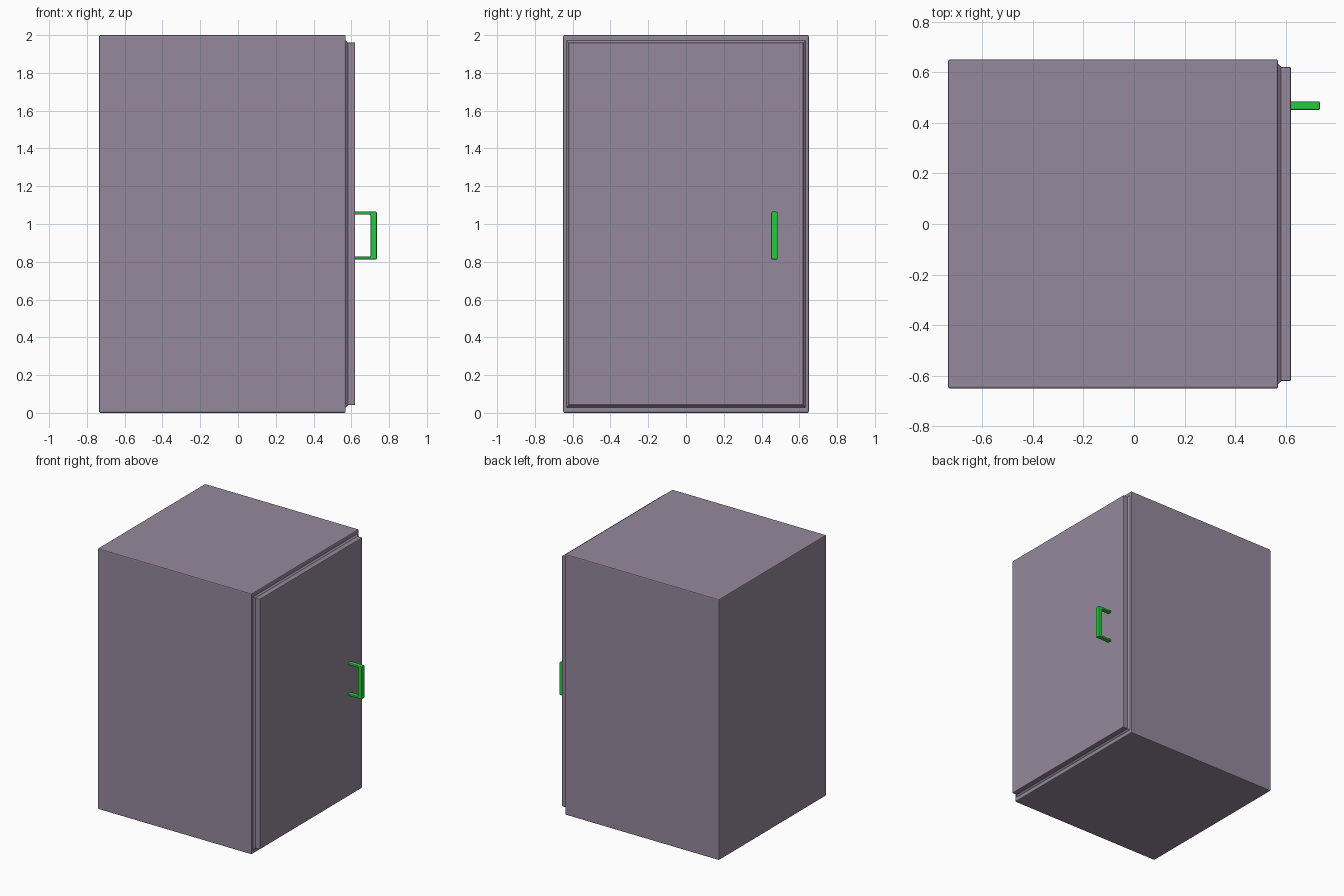
import bpy, bmesh

if "Cube" in bpy.data.objects:
    bpy.data.objects.remove(bpy.data.objects["Cube"])


def material(name, rgb):
    m = bpy.data.materials.new(name)
    m.diffuse_color = (*rgb, 1)
    m.use_nodes = True
    m.node_tree.nodes["Principled BSDF"].inputs["Base Color"].default_value = m.diffuse_color
    return m


SHELL = material("mauve_grey", (0.30, 0.25, 0.33))
GREEN = material("green", (0.02, 0.6, 0.05))


def finish(name, bm, mat, bevel, segments):
    bmesh.ops.recalc_face_normals(bm, faces=bm.faces)
    me = bpy.data.meshes.new(name)
    bm.to_mesh(me)
    bm.free()
    me.materials.append(mat)
    ob = bpy.data.objects.new(name, me)
    bpy.context.collection.objects.link(ob)
    if bevel:
        mod = ob.modifiers.new("rounded_edges", 'BEVEL')
        mod.width, mod.segments = bevel, segments
        mod.limit_method = 'ANGLE'
    return ob


def box(name, lo, hi, mat, bevel=0.0, segments=2, taper=0.0):
    """Box between two corners; taper shrinks the +x face in y and z."""
    bm = bmesh.new()
    bmesh.ops.create_cube(bm, size=1)
    for v in bm.verts:
        side = [1 if c > 0 else -1 for c in v.co]
        v.co = [h if s > 0 else l for s, l, h in zip(side, lo, hi)]
        if side[0] > 0:
            v.co.y -= side[1] * taper
            v.co.z -= side[2] * taper
    return finish(name, bm, mat, bevel, segments)


# Cabinet body
box("cabinet_body", (-0.735, -0.65, 0), (0.57, 0.65, 2.0), SHELL, 0.007)

# Sloping seal between body and door
box("door_seal", (0.565, -0.637, 0.025), (0.582, 0.637, 1.975), SHELL, taper=0.015)

# Door slab
box("door", (0.578, -0.621, 0.041), (0.62, 0.621, 1.961), SHELL, 0.005)

# Bracket handle: one C-shaped side profile extruded across y
profile = [(0.615, 0.812), (0.735, 0.812), (0.735, 1.065), (0.615, 1.065),
           (0.615, 1.049), (0.702, 1.049), (0.702, 0.828), (0.615, 0.828)]
bm = bmesh.new()
face = bm.faces.new([bm.verts.new((x, 0.45, z)) for x, z in profile])
ext = bmesh.ops.extrude_face_region(bm, geom=[face])
moved = [g for g in ext["geom"] if isinstance(g, bmesh.types.BMVert)]
bmesh.ops.translate(bm, verts=moved, vec=(0, 0.035, 0))
finish("door_handle", bm, GREEN, 0.006, 2)
